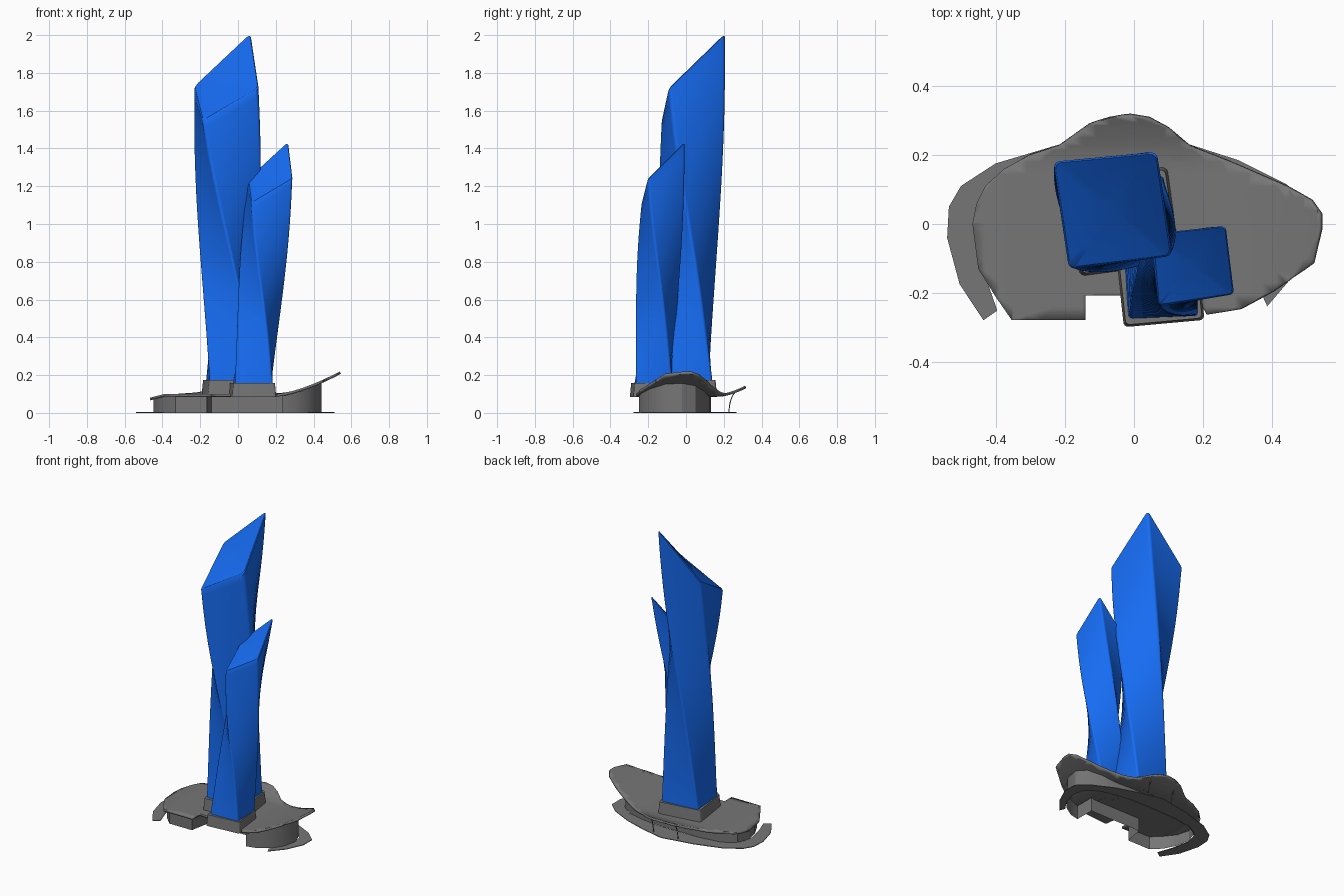
import bpy, bmesh, math
from mathutils import Vector

if "Cube" in bpy.data.objects:
    bpy.data.objects.remove(bpy.data.objects["Cube"])

blue = bpy.data.materials.new("blue_glass")
blue.diffuse_color = (0.008, 0.15, 0.9, 1)
blue.use_nodes = True
blue.node_tree.nodes["Principled BSDF"].inputs["Base Color"].default_value = blue.diffuse_color
grey = bpy.data.materials.new("dark_grey")
grey.diffuse_color = (0.18, 0.18, 0.18, 1)
grey.use_nodes = True
grey.node_tree.nodes["Principled BSDF"].inputs["Base Color"].default_value = grey.diffuse_color


def finish(bm, name, mat=grey, angle=30):
    bmesh.ops.recalc_face_normals(bm, faces=bm.faces)
    me = bpy.data.meshes.new(name)
    bm.to_mesh(me)
    bm.free()
    ob = bpy.data.objects.new(name, me)
    bpy.context.collection.objects.link(ob)
    me.materials.append(mat)
    bpy.ops.object.select_all(action='DESELECT')
    ob.select_set(True)
    bpy.context.view_layer.objects.active = ob
    bpy.ops.object.shade_smooth_by_angle(angle=math.radians(angle))
    return ob


def rounded_uv(r, n=5):
    """Rounded unit square as (u, v) pairs, counter-clockwise."""
    out = []
    for k, (cx, cy) in enumerate([(r, r), (1 - r, r), (1 - r, 1 - r), (r, 1 - r)]):
        for i in range(n + 1):
            a = math.pi + (k + i / n) * math.pi / 2
            out.append((cx + r * math.cos(a), cy + r * math.sin(a)))
    return out


def blend(c, u, v):
    return (c[0] * (1 - u) + c[1] * u) * (1 - v) + (c[3] * (1 - u) + c[2] * u) * v


def loft(name, levels, mat=grey):
    """Skin rounded sections; each level is (four corners, inset scale, lift)."""
    bm = bmesh.new()
    uv = rounded_uv(0.06)
    rings = []
    for c, s, lift in levels:
        rings.append([bm.verts.new(blend(c, 0.5 + (u - 0.5) * s, 0.5 + (v - 0.5) * s)
                                   + Vector((0, 0, lift))) for u, v in uv])
    n = len(uv)
    for a, b in zip(rings, rings[1:]):
        for i in range(n):
            j = (i + 1) % n
            bm.faces.new((a[i], a[j], b[j], b[i]))
    bm.faces.new(rings[0][::-1])
    bm.faces.new(rings[-1])
    return finish(bm, name, mat)


def at_height(pts, z, grow=1.0):
    mid = sum((Vector(p) for p in pts), Vector((0, 0))) / 4
    return [(mid + (Vector(p) - mid) * grow).to_3d() + Vector((0, 0, z)) for p in pts]


def twisted_tower(name, base, top, z0=0.1):
    """Quarter-turn twist: each base corner runs to the next corner of the sloped top."""
    bot = at_height(base, z0)
    bot = bot[1:] + bot[:1]
    top = [Vector(p) for p in top]
    levels = []
    steps = 36
    for i in range(steps + 1):
        t = i / steps
        c = [a.lerp(b, t) for a, b in zip(bot, top)]
        mid = sum(c, Vector()) / 4
        k = 1 + 0.17 * math.sin(math.pi * t ** 1.3)
        c = [Vector((mid.x + (p.x - mid.x) * k, mid.y + (p.y - mid.y) * k, p.z)) for p in c]
        levels.append((c, 1, -0.008 * (i == steps)))
    # softened roof edge and sloped roof
    levels += [(top, 0.97, 0.0), (top, 0.6, -0.004), (top, 0.2, -0.006)]
    loft(name, levels, blue)


# Towers: corners in order front-left, front-right, back-right, back-left
tall_base = [(-0.144, -0.135), (0.118, -0.1), (0.083, 0.15), (-0.178, 0.113)]
tall_top = [(-0.188, -0.13, 1.545), (0.11, -0.092, 1.72), (0.066, 0.208, 2.013), (-0.233, 0.18, 1.73)]
short_base = [(-0.018, -0.285), (0.19, -0.266), (0.168, -0.066), (-0.04, -0.083)]
short_top = [(0.07, -0.236, 1.11), (0.289, -0.203, 1.24), (0.265, -0.006, 1.437), (0.052, -0.028, 1.24)]
twisted_tower("tall_tower", tall_base, tall_top)
twisted_tower("short_tower", short_base, short_top)

# Flared collars where the towers meet the podium
for name, base, z in (("tall_tower_collar", tall_base, 0.175), ("short_tower_collar", short_base, 0.158)):
    loft(name, [(at_height(base, 0.085, 1.12), 1, 0), (at_height(base, z, 1.06), 1, 0),
                (at_height(base, z, 1.01), 1, 0)])


def roof_z(x, y):
    z = 0.1 + 0.12 * (max(0, x - 0.2) / 0.34) ** 1.5
    z += 0.045 * (max(0, y - 0.18) / 0.136) ** 1.5
    return z - 0.02 * max(0, -0.39 - x) / 0.077


# Podium roof: free-form outline, cut into a grid and bent upward at the wing and rear
outline = [(-0.467, 0), (-0.45, -0.13), (-0.40, -0.21), (-0.353, -0.278), (-0.14, -0.278),
           (-0.14, -0.206), (0.18, -0.206), (0.21, -0.262), (0.307, -0.246), (0.40, -0.195),
           (0.45, -0.16), (0.515, -0.113), (0.538, -0.015), (0.538, 0.03), (0.51, 0.07),
           (0.44, 0.11), (0.28, 0.18), (0.16, 0.226), (0.10, 0.275), (0.045, 0.304),
           (-0.01, 0.313), (-0.07, 0.307), (-0.13, 0.285), (-0.215, 0.226), (-0.30, 0.20),
           (-0.375, 0.16), (-0.43, 0.11), (-0.455, 0.06)]
bm = bmesh.new()
bm.faces.new([bm.verts.new((x, y, 0)) for x, y in outline])
bmesh.ops.triangulate(bm, faces=bm.faces)
cuts = [((-0.43 + 0.04 * i, 0, 0), (1, 0, 0)) for i in range(25)]
cuts += [((0, -0.24 + 0.035 * i, 0), (0, 1, 0)) for i in range(16)]
for co, no in cuts:
    bmesh.ops.bisect_plane(bm, geom=bm.verts[:] + bm.edges[:] + bm.faces[:], plane_co=co, plane_no=no)
bmesh.ops.dissolve_limit(bm, angle_limit=0.01, verts=[], edges=[])
for v in bm.verts:
    v.co.z = roof_z(v.co.x, v.co.y)
roof = finish(bm, "podium_roof")
if roof.data.polygons[0].normal.z < 0:
    roof.data.flip_normals()
sol = roof.modifiers.new("thickness", 'SOLIDIFY')
sol.thickness = 0.014
sol.offset = -1

# Podium walls: rounded ends with a recessed entrance at the front
walls = [(-0.14, -0.12), (-0.165, -0.25), (-0.33, -0.25), (-0.39, -0.19), (-0.43, -0.11),
         (-0.448, -0.02), (-0.42, 0.06), (-0.34, 0.11), (-0.2, 0.128), (0, 0.132), (0.2, 0.125),
         (0.33, 0.10), (0.41, 0.05), (0.442, -0.02), (0.43, -0.11), (0.37, -0.19),
         (0.3, -0.235), (0.235, -0.25), (0.235, -0.12)]
bm = bmesh.new()
low = [bm.verts.new((x, y, 0)) for x, y in walls]
high = [bm.verts.new((x, y, roof_z(x, y) - 0.008)) for x, y in walls]
for i in range(len(walls)):
    j = (i + 1) % len(walls)
    bm.faces.new((low[i], low[j], high[j], high[i]))
finish(bm, "podium_walls")

# Ground apron: flat band around the sides and rear, open at the front
outer = [(-0.435, -0.278), (-0.504, -0.174), (-0.54, -0.04), (-0.535, 0.05), (-0.50, 0.11),
         (-0.40, 0.175), (-0.215, 0.23), (0, 0.268), (0.16, 0.23), (0.30, 0.185), (0.44, 0.115),
         (0.51, 0.05), (0.51, -0.04), (0.46, -0.15), (0.385, -0.238)]
inner = [(-0.395, -0.25), (-0.43, -0.15), (-0.452, -0.04), (-0.44, 0.03), (-0.41, 0.075),
         (-0.34, 0.115), (-0.2, 0.135), (0, 0.14), (0.14, 0.136), (0.25, 0.12), (0.36, 0.09),
         (0.43, 0.03), (0.445, -0.04), (0.42, -0.13), (0.37, -0.205)]
bm = bmesh.new()
o = [bm.verts.new((x, y, 0.004)) for x, y in outer]
n = [bm.verts.new((x, y, 0.004)) for x, y in inner]
for i in range(len(o) - 1):
    bm.faces.new((o[i], n[i], n[i + 1], o[i + 1]))
ext = bmesh.ops.extrude_face_region(bm, geom=bm.faces[:])
for v in [g for g in ext["geom"] if isinstance(g, bmesh.types.BMVert)]:
    v.co.z = 0
finish(bm, "ground_apron")

# Slender curved ribs under the rear canopy
for k, x in enumerate((-0.1, 0.08)):
    cu = bpy.data.curves.new("canopy_rib", 'CURVE')
    cu.dimensions = '3D'
    cu.bevel_depth = 0.003
    cu.bevel_resolution = 1
    cu.materials.append(grey)
    sp = cu.splines.new('POLY')
    sp.points.add(8)
    for i, p in enumerate(sp.points):
        a = i / 8 * math.pi / 2
        y = 0.228 + 0.06 * (1 - math.cos(a))
        p.co = (x, y, 0.004 + (roof_z(x, 0.288) - 0.012) * math.sin(a), 1)
    bpy.context.collection.objects.link(bpy.data.objects.new("canopy_rib_%d" % (k + 1), cu))
